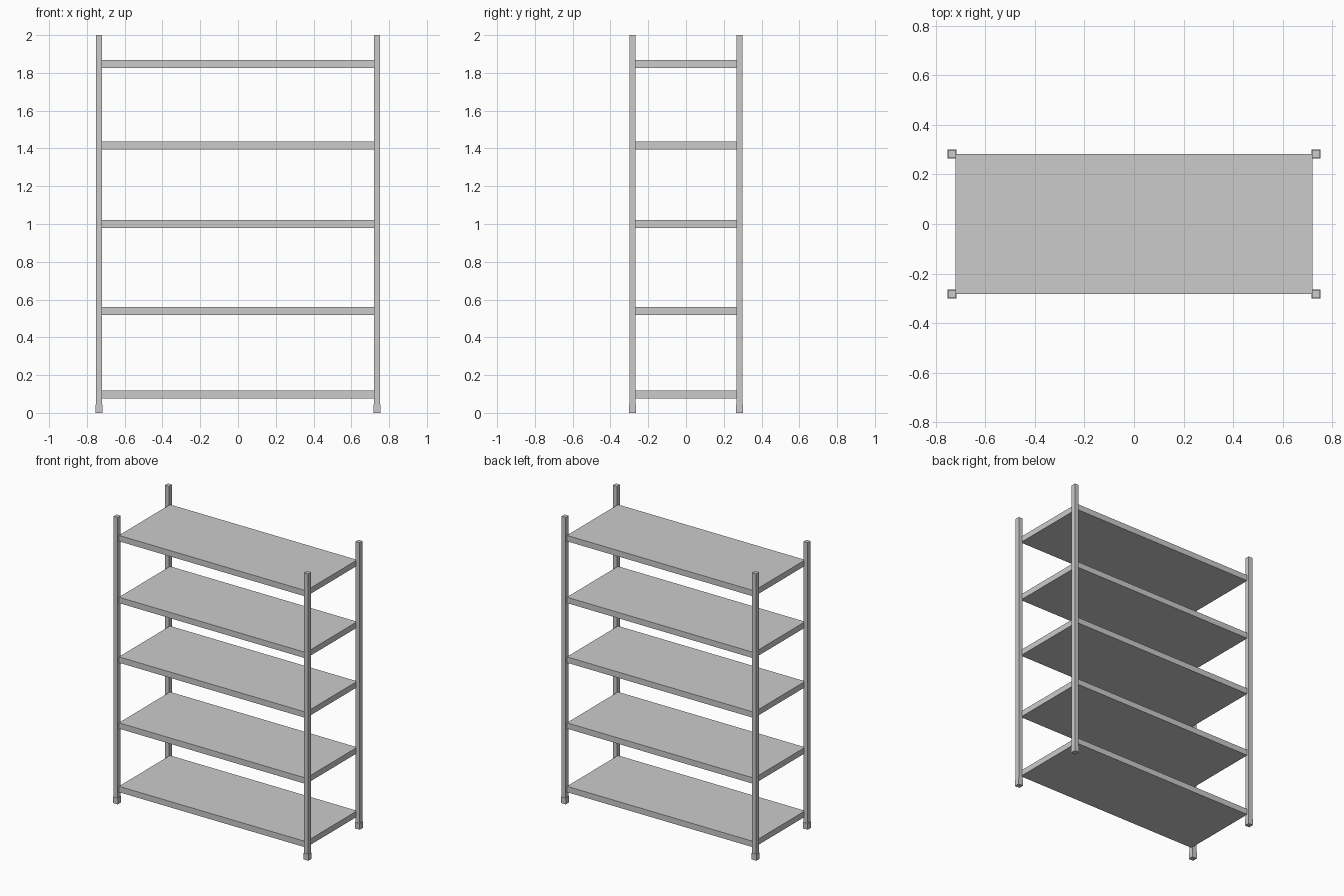
import bpy

if "Cube" in bpy.data.objects:
    bpy.data.objects.remove(bpy.data.objects["Cube"])

POST_X, POST_Y = 0.735, 0.283


def box(name, center, size):
    bpy.ops.mesh.primitive_cube_add(size=1, location=center)
    ob = bpy.context.object
    ob.name = name
    ob.scale = size
    bpy.ops.object.transform_apply(location=False, rotation=False, scale=True)
    return ob


# Corner posts with slightly wider feet
for sx, side in ((-1, "left"), (1, "right")):
    for sy, end in ((-1, "front"), (1, "back")):
        x, y = sx * POST_X, sy * POST_Y
        box(f"{end}_{side}_post", (x, y, 1.02), (0.032, 0.032, 1.96))
        box(f"{end}_{side}_foot", (x, y, 0.022), (0.037, 0.037, 0.044))

# Solid shelves, tucked between the posts
for i, z in enumerate((0.097, 0.54, 1.0, 1.416, 1.847)):
    box(f"shelf_{i + 1}", (0, 0, z), (1.444, 0.564, 0.041))
